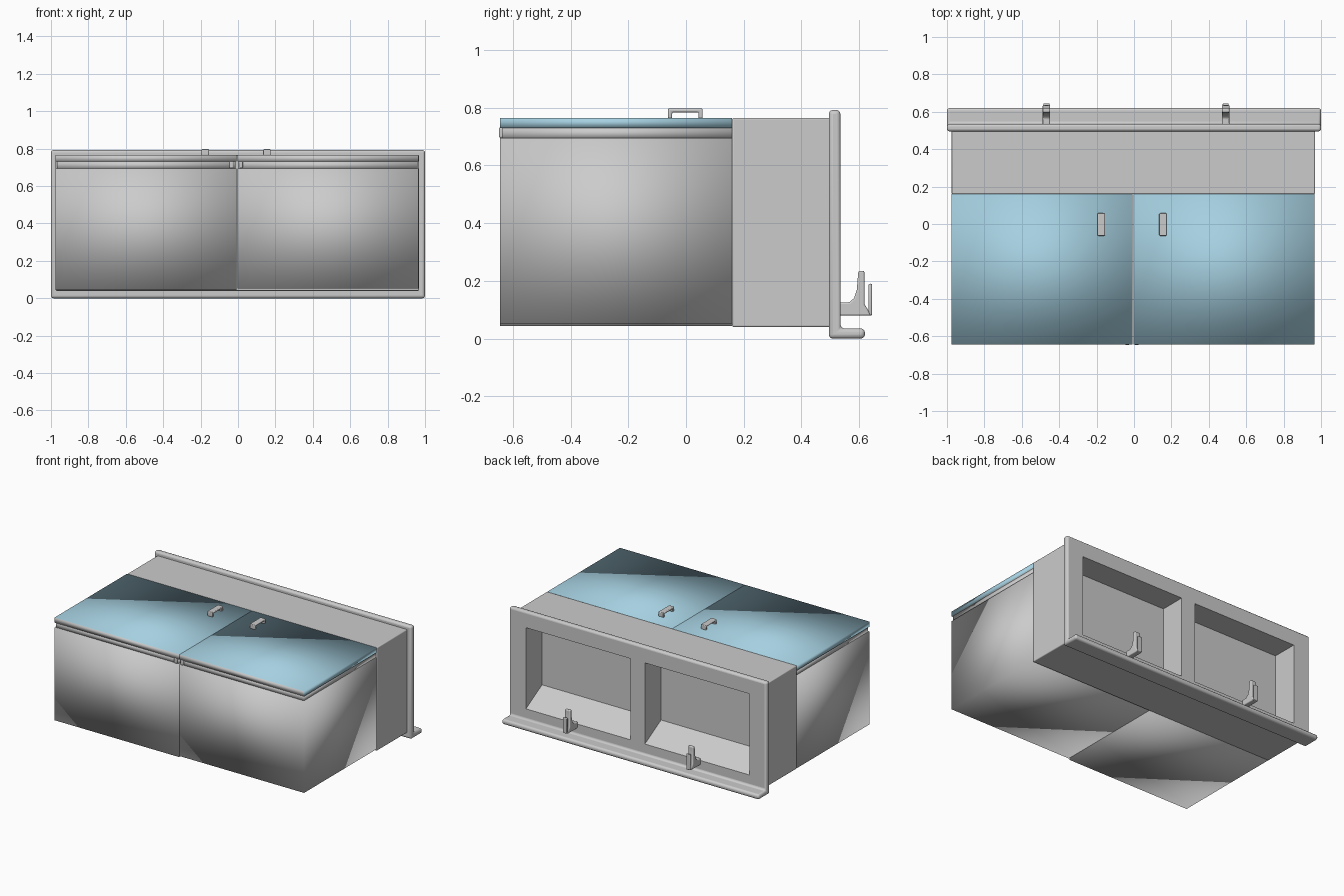
import bpy, bmesh, math
from mathutils import Vector

old = bpy.data.objects.get("Cube")
if old:
    bpy.data.objects.remove(old, do_unlink=True)


def material(name, rgb):
    m = bpy.data.materials.new(name)
    m.use_nodes = True
    m.diffuse_color = (*rgb, 1)
    m.node_tree.nodes["Principled BSDF"].inputs["Base Color"].default_value = (*rgb, 1)
    return m


GREY = material("light grey metal", (0.6, 0.6, 0.6))
BLUE = material("pale blue lid", (0.38, 0.63, 0.75))


def finish(name, bm, mat, smooth=False, bevel=0.0, segments=3):
    bmesh.ops.recalc_face_normals(bm, faces=bm.faces)
    me = bpy.data.meshes.new(name)
    bm.to_mesh(me)
    bm.free()
    me.materials.append(mat)
    ob = bpy.data.objects.new(name, me)
    bpy.context.collection.objects.link(ob)
    if smooth:
        for p in me.polygons:
            p.use_smooth = True
    if bevel:
        mod = ob.modifiers.new("rounded edges", 'BEVEL')
        mod.width, mod.segments = bevel, segments
        mod.limit_method = 'ANGLE'
        mod.angle_limit = math.radians(40)
    return ob


def box(name, lo, hi, mat, **kw):
    bm = bmesh.new()
    bmesh.ops.create_cube(bm, size=1)
    lo, hi = Vector(lo), Vector(hi)
    for v in bm.verts:
        v.co = (lo + hi) / 2 + v.co * (hi - lo)
    return finish(name, bm, mat, **kw)


def extrude_x(name, profile, x0, x1, mat, **kw):
    """Side outline of (y, z) points pulled from x0 to x1."""
    bm = bmesh.new()
    face = bm.faces.new([bm.verts.new((x0, y, z)) for y, z in profile])
    out = bmesh.ops.extrude_face_region(bm, geom=[face])
    verts = [g for g in out["geom"] if isinstance(g, bmesh.types.BMVert)]
    bmesh.ops.translate(bm, verts=verts, vec=(x1 - x0, 0, 0))
    return finish(name, bm, mat, **kw)


def shade(ob):
    bpy.ops.object.select_all(action='DESELECT')
    ob.select_set(True)
    bpy.context.view_layer.objects.active = ob
    bpy.ops.object.shade_smooth_by_angle(angle=math.radians(35))


# Rear housing and flanged back plate with its bottom lip
housing = box("rear_housing", (-0.975, 0.16, 0.04), (0.968, 0.515, 0.765), GREY, bevel=0.006)
plate = extrude_x("back_plate",
                  [(0.495, 0), (0.62, 0), (0.62, 0.035), (0.535, 0.035),
                   (0.535, 0.792), (0.495, 0.792)],
                  -1, 1, GREY, bevel=0.014)

# Two pockets with raised sloping floors, cut through the plate into the housing
for side, x0, x1 in (("left", 0.055, 0.87), ("right", -0.87, -0.055)):
    cutter = extrude_x(side + "_pocket_cutter",
                       [(0.57, 0.11), (0.535, 0.11), (0.355, 0.21), (0.355, 0.68), (0.57, 0.68)],
                       x0, x1, GREY)
    cutter.hide_render = True
    cutter.hide_viewport = True
    for ob in (housing, plate):
        mod = ob.modifiers.new(side + " pocket", 'BOOLEAN')
        mod.operation, mod.solver, mod.object = 'DIFFERENCE', 'EXACT', cutter
shade(housing)
shade(plate)

# Front bins, each with a rim, a lid, a small catch and a lid handle
for side, x0, x1, z0, catch_x, handle_x in (
        ("left", -0.003, 0.965, 0.052, 0.015, 0.155),
        ("right", -0.975, -0.007, 0.044, -0.035, -0.175)):
    box(side + "_bin", (x0, -0.645, z0), (x1, 0.16, 0.695), GREY, smooth=True)
    box(side + "_bin_rim", (x0 + 0.006, -0.638, 0.69), (x1 - 0.006, 0.16, 0.732), GREY, smooth=True)
    lid = box(side + "_lid", (x0, -0.645, 0.73), (x1, 0.16, 0.765), BLUE, smooth=True)
    lid.data.materials.append(GREY)
    for p in lid.data.polygons:
        if p.normal.y < -0.5 or p.normal.z < -0.5:
            p.material_index = 1
    catch = box(side + "_catch", (catch_x - 0.011, -0.648, 0.695),
                (catch_x + 0.011, -0.63, 0.733), GREY, bevel=0.006)
    shade(catch)
    handle = extrude_x(side + "_lid_handle",
                       [(-0.063, 0.763), (-0.063, 0.797), (0.058, 0.797), (0.058, 0.763),
                        (0.043, 0.763), (0.043, 0.784), (-0.048, 0.784), (-0.048, 0.763)],
                       handle_x - 0.02, handle_x + 0.02, GREY, bevel=0.005)
    shade(handle)

# Rear taps: spout base sweeping into an upright, with a short lever behind
for side, cx in (("left", 0.49), ("right", -0.468)):
    tap = extrude_x(side + "_tap",
                    [(0.53, 0.08), (0.64, 0.08), (0.63, 0.1), (0.618, 0.12), (0.618, 0.235),
                     (0.597, 0.235), (0.592, 0.17), (0.582, 0.14), (0.565, 0.125), (0.53, 0.125)],
                    cx - 0.02, cx + 0.02, GREY, bevel=0.006)
    shade(tap)
    lever = box(side + "_tap_lever", (cx - 0.016, 0.632, 0.08),
                (cx + 0.016, 0.645, 0.19), GREY, bevel=0.005)
    shade(lever)
